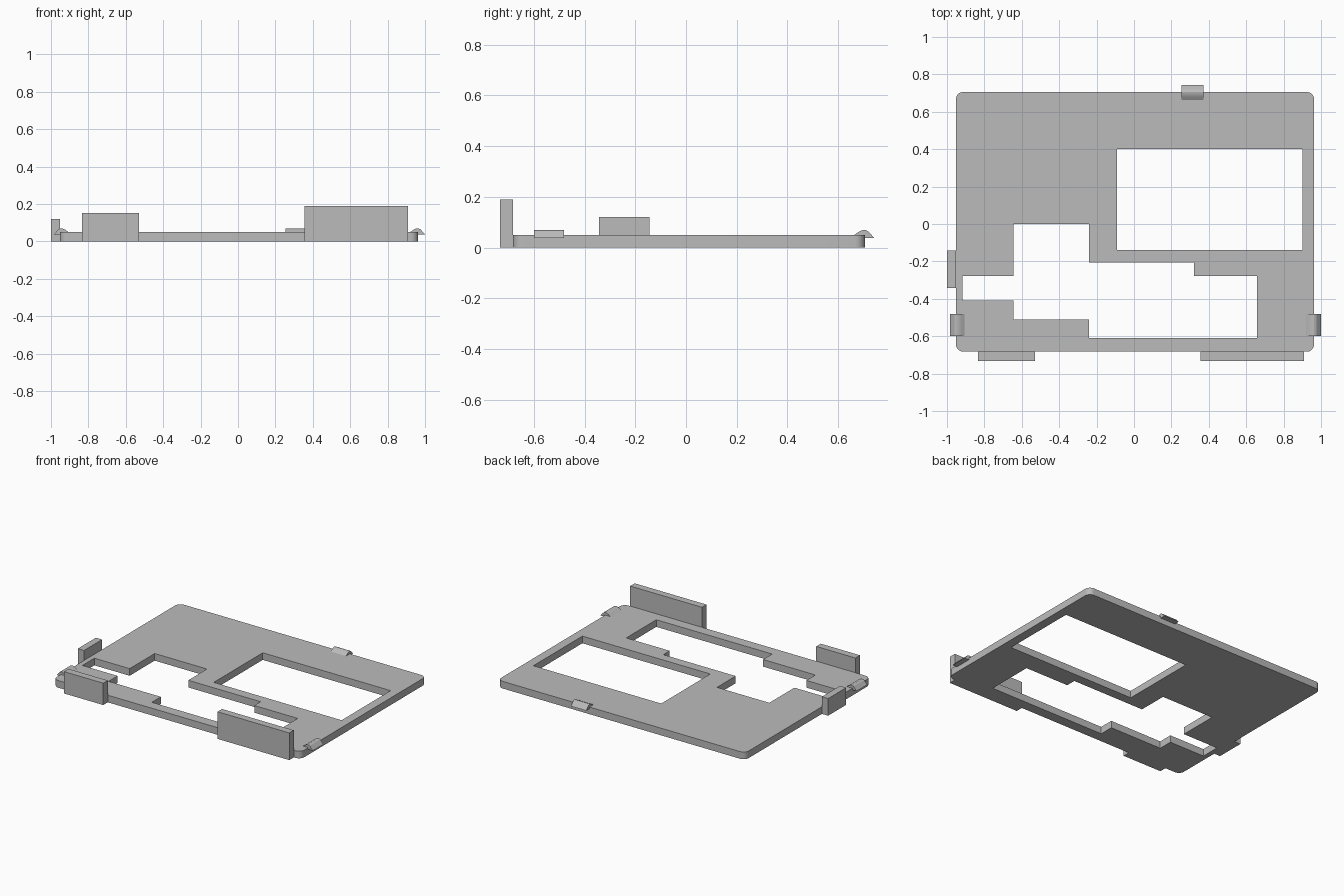
import bpy, bmesh, math
from mathutils import Matrix

cube = bpy.data.objects.get("Cube")
if cube:
    bpy.data.objects.remove(cube, do_unlink=True)

grey = bpy.data.materials.new("plain grey")
grey.use_nodes = True
grey.diffuse_color = (0.5, 0.5, 0.5, 1)
grey.node_tree.nodes["Principled BSDF"].inputs["Base Color"].default_value = (0.5, 0.5, 0.5, 1)

THICK = 0.05
LEFT, RIGHT, FRONT, BACK = -0.952, 0.963, -0.683, 0.706


def add_mesh(name, mesh):
    mesh.materials.clear()
    mesh.materials.append(grey)
    ob = bpy.data.objects.new(name, mesh)
    bpy.context.collection.objects.link(ob)
    return ob


def shade(ob):
    bpy.ops.object.select_all(action='DESELECT')
    bpy.context.view_layer.objects.active = ob
    ob.select_set(True)
    bpy.ops.object.shade_smooth_by_angle(angle=math.radians(25))


def rounded_rect(x0, x1, y0, y1, r, steps=8):
    centres = [(x1 - r, y1 - r), (x0 + r, y1 - r), (x0 + r, y0 + r), (x1 - r, y0 + r)]
    return [(cx + r * math.cos(a), cy + r * math.sin(a))
            for q, (cx, cy) in enumerate(centres)
            for a in [math.pi / 2 * (q + i / steps) for i in range(steps + 1)]]


def plate(name, loops):
    """Extrude an outline with holes into a solid sheet."""
    curve = bpy.data.curves.new(name + " outline", 'CURVE')
    curve.dimensions = '2D'
    curve.fill_mode = 'BOTH'
    curve.extrude = THICK / 2
    for loop in loops:
        spline = curve.splines.new('POLY')
        spline.points.add(len(loop) - 1)
        for p, (x, y) in zip(spline.points, loop):
            p.co = (x, y, 0, 1)
        spline.use_cyclic_u = True
    helper = bpy.data.objects.new(name + " helper", curve)
    bpy.context.collection.objects.link(helper)
    bpy.context.view_layer.update()
    mesh = bpy.data.meshes.new_from_object(helper.evaluated_get(bpy.context.evaluated_depsgraph_get()))
    bpy.data.objects.remove(helper, do_unlink=True)
    bm = bmesh.new()
    bm.from_mesh(mesh)
    bmesh.ops.remove_doubles(bm, verts=bm.verts, dist=0.0005)
    bmesh.ops.translate(bm, verts=bm.verts, vec=(0, 0, THICK / 2))
    bmesh.ops.recalc_face_normals(bm, faces=bm.faces)
    bm.to_mesh(mesh)
    bm.free()
    return add_mesh(name, mesh)


def box(name, x0, x1, y0, y1, height):
    mesh = bpy.data.meshes.new(name)
    bm = bmesh.new()
    bmesh.ops.create_cube(bm, size=1)
    bmesh.ops.scale(bm, verts=bm.verts, vec=(x1 - x0, y1 - y0, height))
    bmesh.ops.translate(bm, verts=bm.verts, vec=((x0 + x1) / 2, (y0 + y1) / 2, height / 2))
    bm.to_mesh(mesh)
    bm.free()
    return add_mesh(name, mesh)


def clip(name, x, y, angle, width=0.118):
    """Small hooked ridge over a plate edge; its profile points outwards."""
    profile = [(-0.045, 0.048), (-0.025, 0.062), (-0.012, 0.068), (0, 0.07),
               (0.012, 0.065), (0.036, 0.038), (-0.002, 0.038)]
    mesh = bpy.data.meshes.new(name)
    bm = bmesh.new()
    face = bm.faces.new([bm.verts.new((d, -width / 2, z)) for d, z in profile])
    new = bmesh.ops.extrude_face_region(bm, geom=[face])["geom"]
    bmesh.ops.translate(bm, vec=(0, width, 0),
                        verts=[v for v in new if isinstance(v, bmesh.types.BMVert)])
    bmesh.ops.recalc_face_normals(bm, faces=bm.faces)
    bm.transform(Matrix.Translation((x, y, 0)) @ Matrix.Rotation(angle, 4, 'Z'))
    bm.to_mesh(mesh)
    bm.free()
    return add_mesh(name, mesh)


# Base plate with a rectangular window and a stepped window
window = [(-0.09, -0.14), (0.9, -0.14), (0.9, 0.402), (-0.09, 0.402)]
stepped_window = [(-0.645, 0), (-0.24, 0), (-0.24, -0.207), (0.32, -0.207),
                  (0.32, -0.277), (0.657, -0.277), (0.657, -0.61), (-0.24, -0.61),
                  (-0.24, -0.51), (-0.645, -0.51), (-0.645, -0.41), (-0.918, -0.41),
                  (-0.918, -0.277), (-0.645, -0.277)]
shade(plate("base_plate", [rounded_rect(LEFT, RIGHT, FRONT, BACK, 0.04), window, stepped_window]))

# Upright tabs on the front and right edges
box("front_right_tab", -0.833, -0.53, -0.733, FRONT, 0.153)
box("front_left_tab", 0.355, 0.91, -0.733, FRONT, 0.19)
box("side_tab", -1.0, LEFT, -0.343, -0.143, 0.12)

# Snap clips
shade(clip("right_clip", -0.948, -0.54, math.pi))
shade(clip("left_clip", RIGHT, -0.54, 0))
shade(clip("back_clip", 0.312, BACK, math.pi / 2))
